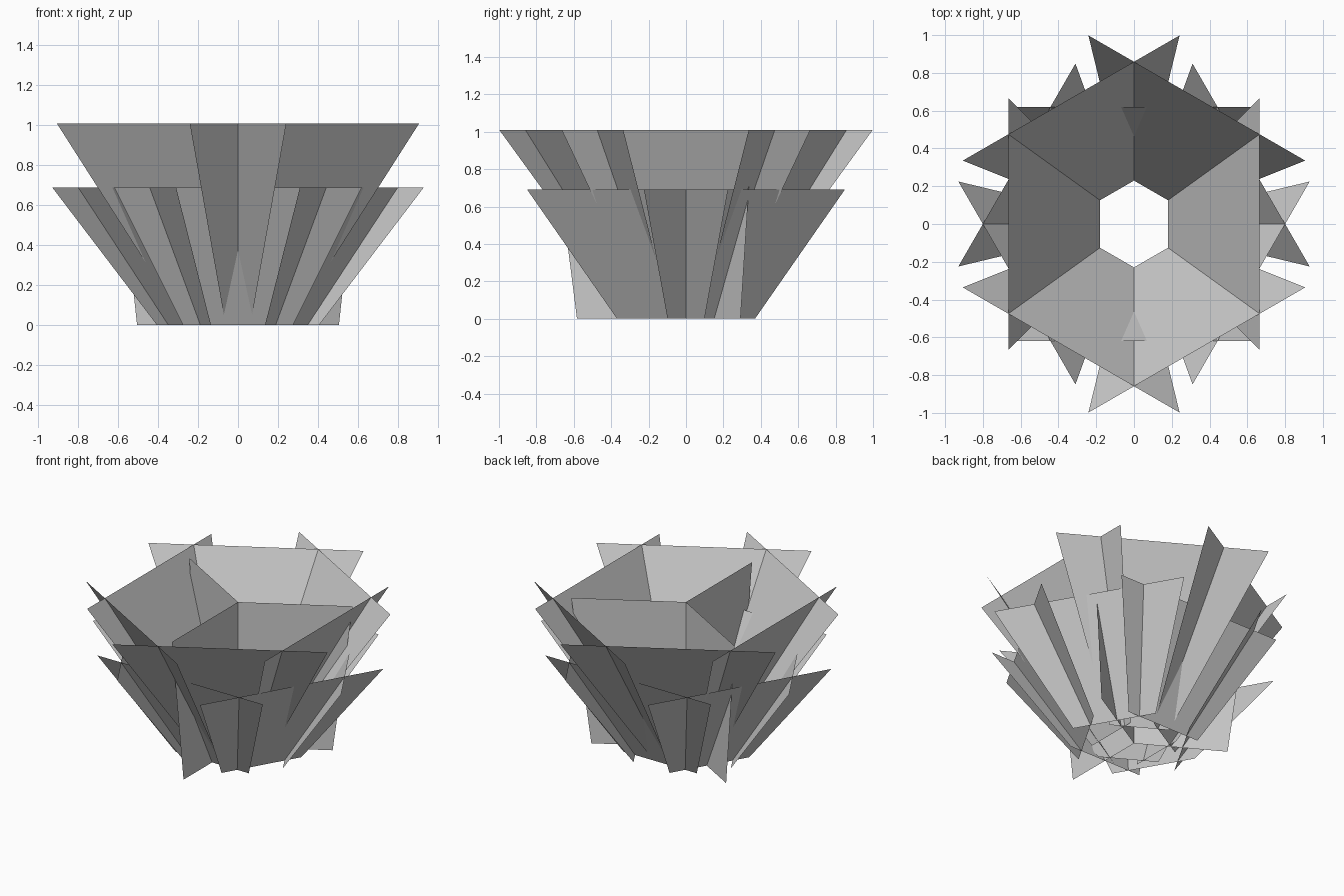
import bpy
from math import sin, cos, radians

if "Cube" in bpy.data.objects:
    bpy.data.objects.remove(bpy.data.objects["Cube"])


def quad(name, pts):
    me = bpy.data.meshes.new(name)
    me.from_pydata(pts, [], [(0, 1, 2, 3)])
    ob = bpy.data.objects.new(name, me)
    bpy.context.collection.objects.link(ob)
    return ob


def panel(name, angle, bottom, top, half_bottom, half_top, height):
    # leaning trapezoid; angle is the facing direction in degrees
    a = radians(angle)
    tx, ty = -sin(a), cos(a)
    (bx, by), (ux, uy) = bottom, top
    quad(name, [
        (bx - tx * half_bottom, by - ty * half_bottom, 0),
        (bx + tx * half_bottom, by + ty * half_bottom, 0),
        (ux + tx * half_top, uy + ty * half_top, height),
        (ux - tx * half_top, uy - ty * half_top, height)])


# tall ring: two side panels and four diagonal panels
H1, H2 = 1.01, 0.69
for s in (1, -1):
    panel("tall_side_panel", 0 if s > 0 else 180,
          (s * 0.18, 0), (s * 0.665, 0), 0.187, 0.665, H1)
    for t in (1, -1):
        ang = 60 * t if s > 0 else 180 - 60 * t
        panel("tall_diagonal_panel", ang,
              (s * 0.1, t * 0.172), (s * 0.3325, t * 0.667), 0.187, 0.663, H1)

# short ring: front and back panels and four diagonal panels
for t in (1, -1):
    panel("short_front_back_panel", 90 * t,
          (0, t * 0.277), (0, t * 0.62), 0.275, 0.62, H2)
    for s in (1, -1):
        ang = 30 * t if s > 0 else 180 - 30 * t
        panel("short_diagonal_panel", ang,
              (s * 0.27, t * 0.135), (s * 0.62, t * 0.312), 0.27, 0.62, H2)

# three upright blades meeting on the centre axis
for deg in (30, 150, 270):
    c, s = cos(radians(deg)), sin(radians(deg))
    quad("centre_blade", [(0, 0, 0), (0.583 * c, 0.583 * s, 0),
                          (0.707 * c, 0.707 * s, 0.98), (0, 0, 0.98)])
